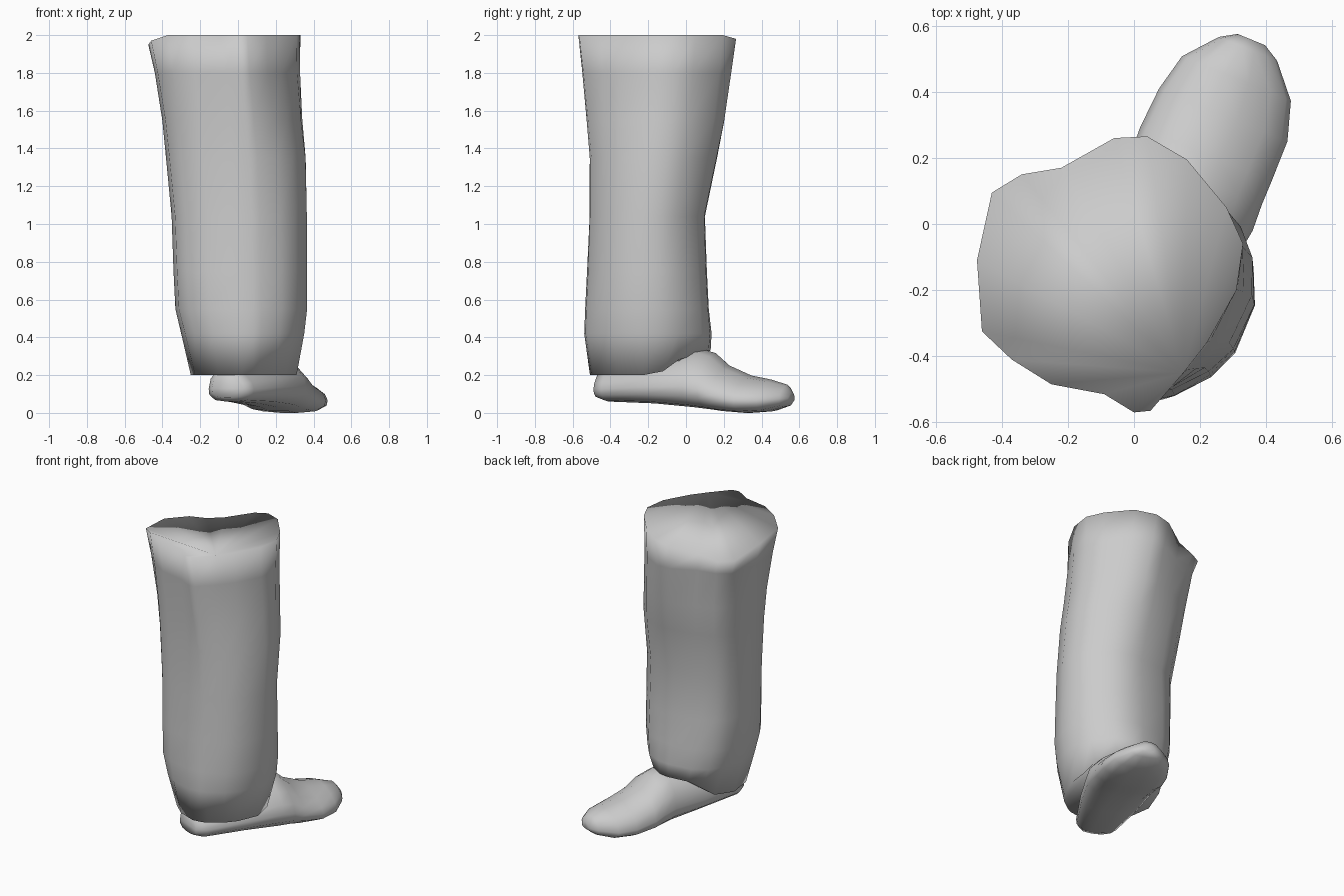
import bpy, bmesh, math

if "Cube" in bpy.data.objects:
    bpy.data.objects.remove(bpy.data.objects["Cube"])

grey = bpy.data.materials.new("light grey")
grey.diffuse_color = (0.6, 0.6, 0.6, 1)
grey.use_nodes = True
grey.node_tree.nodes["Principled BSDF"].inputs["Base Color"].default_value = grey.diffuse_color


def loft(name, rings, fan=0):
    """Skin a closed mesh over equal-length rings; the first ring is capped with a fan."""
    bm = bmesh.new()
    loops = [[bm.verts.new(p) for p in ring] for ring in rings]
    n = len(loops[0])
    for a, b in zip(loops, loops[1:]):
        for i in range(n):
            j = (i + 1) % n
            bm.faces.new((a[i], a[j], b[j], b[i]))
    for k in range(1, n - 1):
        bm.faces.new([loops[0][(fan + s) % n] for s in (0, k, k + 1)])
    bm.faces.new(loops[-1])
    bmesh.ops.recalc_face_normals(bm, faces=bm.faces)
    for f in bm.faces:
        f.smooth = True
    mesh = bpy.data.meshes.new(name)
    bm.to_mesh(mesh)
    bm.free()
    mesh.materials.append(grey)
    obj = bpy.data.objects.new(name, mesh)
    bpy.context.collection.objects.link(obj)
    return obj


def rounded(angle, power):
    """Point on a unit superellipse in the direction of the angle."""
    c, s = math.cos(angle), math.sin(angle)
    r = (abs(c) ** power + abs(s) ** power) ** (-1 / power)
    return r * c, r * s


# Trouser leg: irregular upper rim that blends into a rounded lower section
rim = [(-.06, .26), (.04, .265), (.16, .195), (.28, .05), (.33, -.06), (.31, -.2),
       (.22, -.36), (.15, -.45), (.05, -.565), (0, -.57), (-.09, -.515), (-.25, -.485),
       (-.37, -.41), (-.46, -.325), (-.475, -.11), (-.43, .095), (-.34, .15), (-.22, .17)]
unit = [((x + .0725) / .4025, (y + .1525) / .4175) for x, y in rim]
rim_dip = {13: .03, 14: .05, 15: .10, 16: .11, 17: .08, 0: .04, 1: .02}   # low back corner

# z, x min, x max, y min, y max, share of the rim shape, roundness power
levels = [(2.00, -.475, .33, -.57, .265, 1, 2.25),
          (1.80, -.44, .33, -.55, .24, .85, 2.25),
          (1.55, -.40, .345, -.53, .205, .5, 2.25),
          (1.35, -.38, .365, -.515, .165, .25, 2.25),
          (1.04, -.35, .37, -.515, .10, .1, 2.25),
          (0.75, -.34, .37, -.525, .11, 0, 2.25),
          (0.55, -.33, .37, -.535, .12, 0, 2.25),
          (0.42, -.30, .355, -.54, .135, 0, 2.1),
          (0.20, -.25, .315, -.51, .13, 0, 1.9)]


def leg_ring(z, x0, x1, y0, y1, share, power):
    ring = []
    for i, (u, v) in enumerate(unit):
        su, sv = rounded(math.atan2(v, u), power)
        bulge = 1 + .06 * (sv - su) * abs(su * sv)    # fuller on the inner back corner
        su, sv = su * bulge, sv * bulge
        u, v = su + (u - su) * share, sv + (v - sv) * share
        x = (x0 + x1) / 2 + u * (x1 - x0) / 2
        y = (y0 + y1) / 2 + v * (y1 - y0) / 2
        h = z
        if z == 2:
            h -= rim_dip.get(i, 0)
        if z == .2:                 # hem rises over the instep
            t = min(1, max(0, (.2 * x + .95 * y + .11) / .22))
            h += .13 * t * t * (3 - 2 * t)
        ring.append((x, y, h))
    return ring


loft("trouser_leg", [leg_ring(*lv) for lv in levels], fan=7)

# Shoe: cross-sections from heel to toe
# centre x, centre y, half width, sole z, top z
sections = [(-.055, -.455, .09, .08, .22),
            (-.035, -.40, .13, .06, .25),
            (.07, -.15, .185, .05, .30),
            (.165, .06, .21, .03, .345),
            (.19, .14, .213, .02, .32),
            (.217, .21, .215, .01, .255),
            (.27, .33, .21, .0, .20),
            (.31, .44, .178, .008, .178),
            (.345, .53, .095, .035, .15),
            (.355, .558, .045, .06, .11)]


def shoe_ring(cx, cy, half, low, top):
    ring = []
    for i in range(14):
        a = 2 * math.pi * i / 14
        u, v = rounded(a, 2.1 if math.sin(a) > 0 else 3.2)
        mid = low + (top - low) * .35    # widest just above the sole
        z = mid + v * ((top - mid) if v > 0 else (mid - low))
        z -= .25 * (top - low) * max(0, u) * max(0, v)    # outer side slopes lower
        ring.append((cx + .925 * half * u, cy - .38 * half * u, z))
    return ring


loft("shoe", [shoe_ring(*s) for s in sections])
